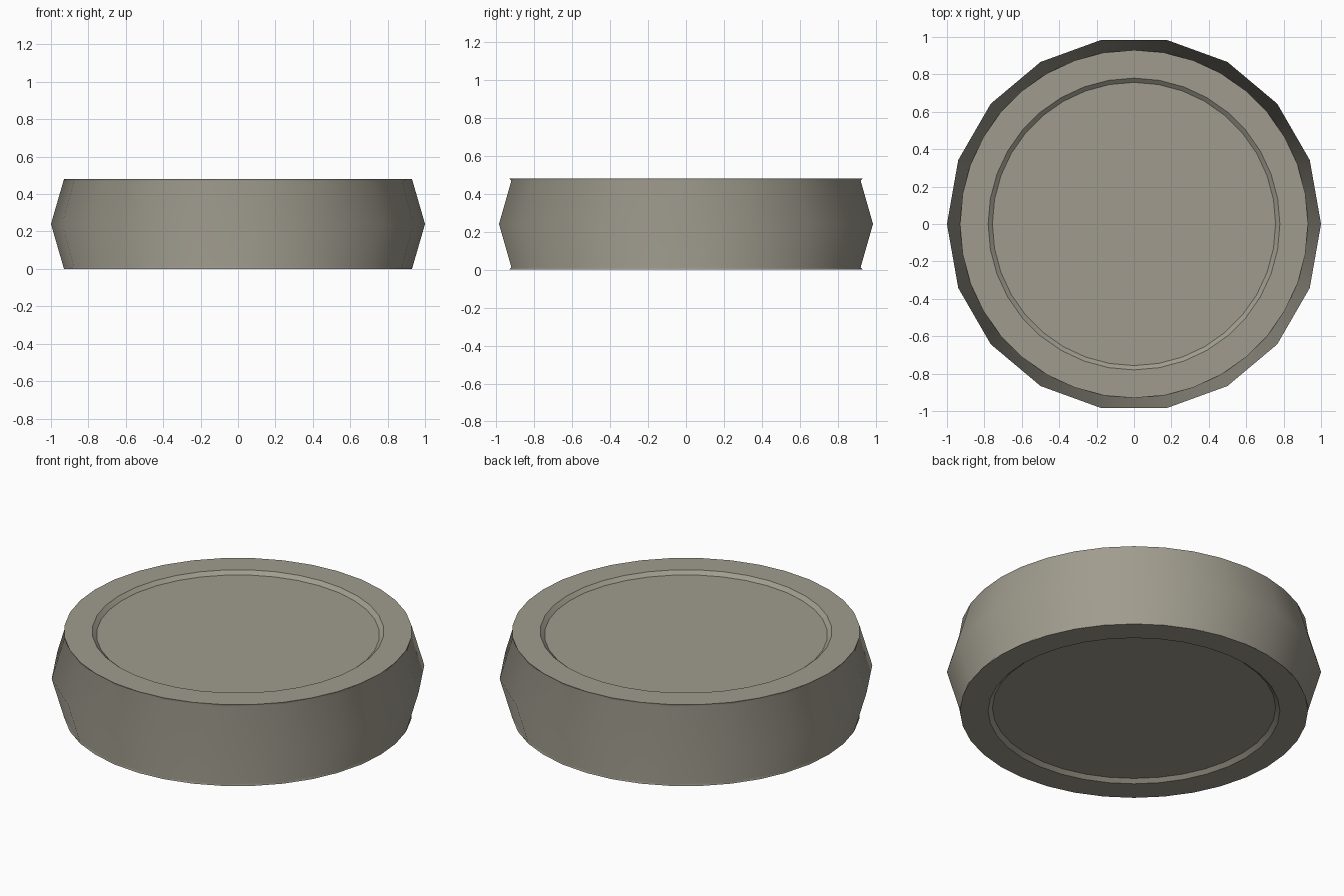
import bpy, bmesh, math

if "Cube" in bpy.data.objects:
    bpy.data.objects.remove(bpy.data.objects["Cube"])

N = 36          # columns; every second one is a corner of the 18-sided waist
H = 0.48

# (radius, z, faceted) from the lower recess floor, round the side, to the upper one
half = [(0.757, 0.02, False), (0.78, 0.0, False), (0.93, 0.0, False), (0.9335, 0.011, True)]
profile = half + [(1.0, H / 2, True)] + [(r, H - z, f) for r, z, f in reversed(half)]

bm = bmesh.new()


def ring(radius, z, faceted):
    verts = []
    for i in range(N):
        a = 2 * math.pi * i / N
        # faceted rings lie on an 18-gon: odd columns sit at the edge midpoints
        r = radius * math.cos(math.pi / 18) if faceted and i % 2 else radius
        verts.append(bm.verts.new((r * math.cos(a), r * math.sin(a), z)))
    return verts


rings = [ring(*p) for p in profile]

# Side, rims and recess walls
for lo, hi in zip(rings, rings[1:]):
    for i in range(N):
        j = (i + 1) % N
        bm.faces.new((lo[i], lo[j], hi[j], hi[i])).smooth = True

# Recess floors
bm.faces.new(list(reversed(rings[0])))
bm.faces.new(rings[-1])
bmesh.ops.recalc_face_normals(bm, faces=bm.faces[:])

# Crisp rim and recess edges, the side stays smooth
for k in (0, 1, 2, -3, -2, -1):
    for i in range(N):
        bm.edges.get((rings[k][i], rings[k][(i + 1) % N])).smooth = False

mesh = bpy.data.meshes.new("faceted_disc")
bm.to_mesh(mesh)
bm.free()
disc = bpy.data.objects.new("faceted_disc", mesh)
bpy.context.collection.objects.link(disc)

# Warm dark grey
mat = bpy.data.materials.new("warm_grey")
mat.diffuse_color = (0.35, 0.33, 0.27, 1)
mat.use_nodes = True
mat.node_tree.nodes["Principled BSDF"].inputs["Base Color"].default_value = mat.diffuse_color
mesh.materials.append(mat)
